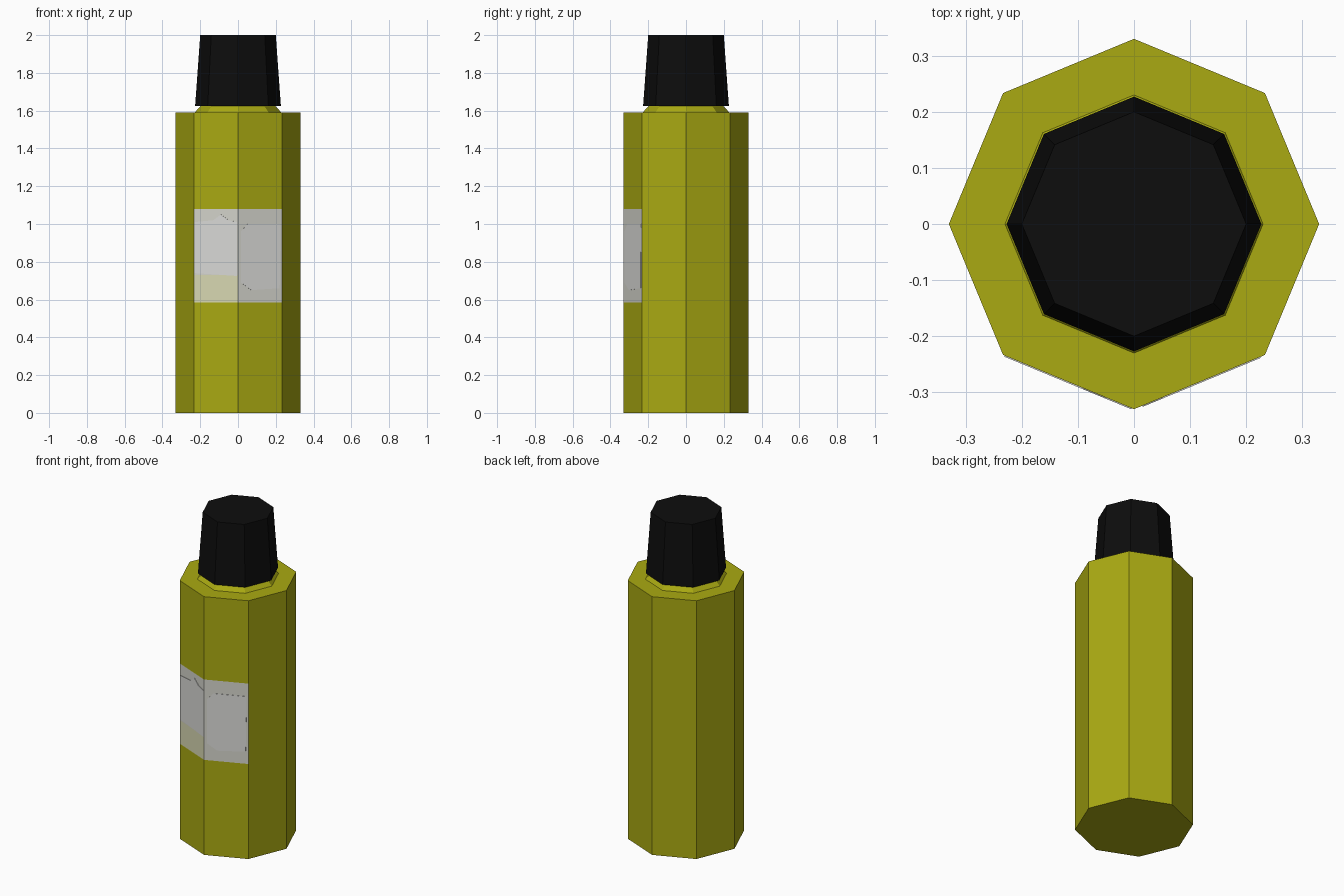
import bpy, math

if "Cube" in bpy.data.objects:
    bpy.data.objects.remove(bpy.data.objects["Cube"])

SIDES = 8


def material(name, rgb):
    m = bpy.data.materials.new(name)
    m.diffuse_color = (*rgb, 1)
    m.use_nodes = True
    m.node_tree.nodes["Principled BSDF"].inputs["Base Color"].default_value = m.diffuse_color
    return m


OLIVE = material("olive yellow", (0.40, 0.40, 0.006))
BLACK = material("black", (0.004, 0.004, 0.004))
CREAM = material("label cream", (0.69, 0.69, 0.45))
GREY = material("label grey", (0.66, 0.66, 0.60))
PALE = material("label print", (0.70, 0.70, 0.68))


def make(name, verts, faces, mats):
    me = bpy.data.meshes.new(name)
    me.from_pydata(verts, [], faces)
    for m in mats:
        me.materials.append(m)
    ob = bpy.data.objects.new(name, me)
    bpy.context.collection.objects.link(ob)
    return ob


def lathe(name, profile, mats):
    """Octagonal solid from (radius, z) rings, corners on the axes."""
    verts = [(r * math.cos(math.tau * i / SIDES), r * math.sin(math.tau * i / SIDES), z)
             for r, z in profile for i in range(SIDES)]
    faces = []
    for k in range(len(profile) - 1):
        for i in range(SIDES):
            a, b = k * SIDES, (k + 1) * SIDES
            j = (i + 1) % SIDES
            faces.append((a + i, a + j, b + j, b + i))
    top = (len(profile) - 1) * SIDES
    faces.append(tuple(reversed(range(SIDES))))
    faces.append(tuple(range(top, top + SIDES)))
    return make(name, verts, faces, mats)


# Bottle body with shoulder and neck; label band cut into the two front faces
body = lathe("bottle_body", [(0.33, 0), (0.33, 0.585), (0.33, 0.73), (0.33, 1.08), (0.33, 1.59),
                             (0.23, 1.59), (0.197, 1.625)], [OLIVE, CREAM, GREY])
for p in body.data.polygons:
    if p.normal.y < -0.7 and 0.585 < p.center.z < 1.08:
        p.material_index = 1 if p.center.x < 0 and p.center.z < 0.73 else 2

# Cap
lathe("cap", [(0.227, 1.625), (0.2, 2.0)], [BLACK])


# Printed areas on the label: thin plates following the front facets
def plate(name, side, outline, mat):
    c = 0.33 * math.sqrt(0.5)
    nx, ny = side * math.sin(math.pi / 8), -math.cos(math.pi / 8)
    n = len(outline)
    verts = []
    for d in (0, 0.002):
        for x, z in outline:
            y = -0.33 + (0.33 - c) * abs(x) / c
            verts.append((x + nx * d, y + ny * d, z))
    faces = [tuple(reversed(range(n))), tuple(range(n, 2 * n))]
    faces += [(i, (i + 1) % n, (i + 1) % n + n, i + n) for i in range(n)]
    return make(name, verts, faces, [mat])


plate("label_print_left", -1, [(-0.23, 0.74), (-0.004, 0.725), (-0.004, 1.01), (-0.05, 1.02),
                               (-0.09, 1.05), (-0.13, 1.02), (-0.23, 1.01)], PALE)
plate("label_print_right", 1, [(0.015, 0.69), (0.07, 0.65), (0.22, 0.66), (0.225, 1.0),
                               (0.05, 1.0), (0.015, 0.96)], PALE)
